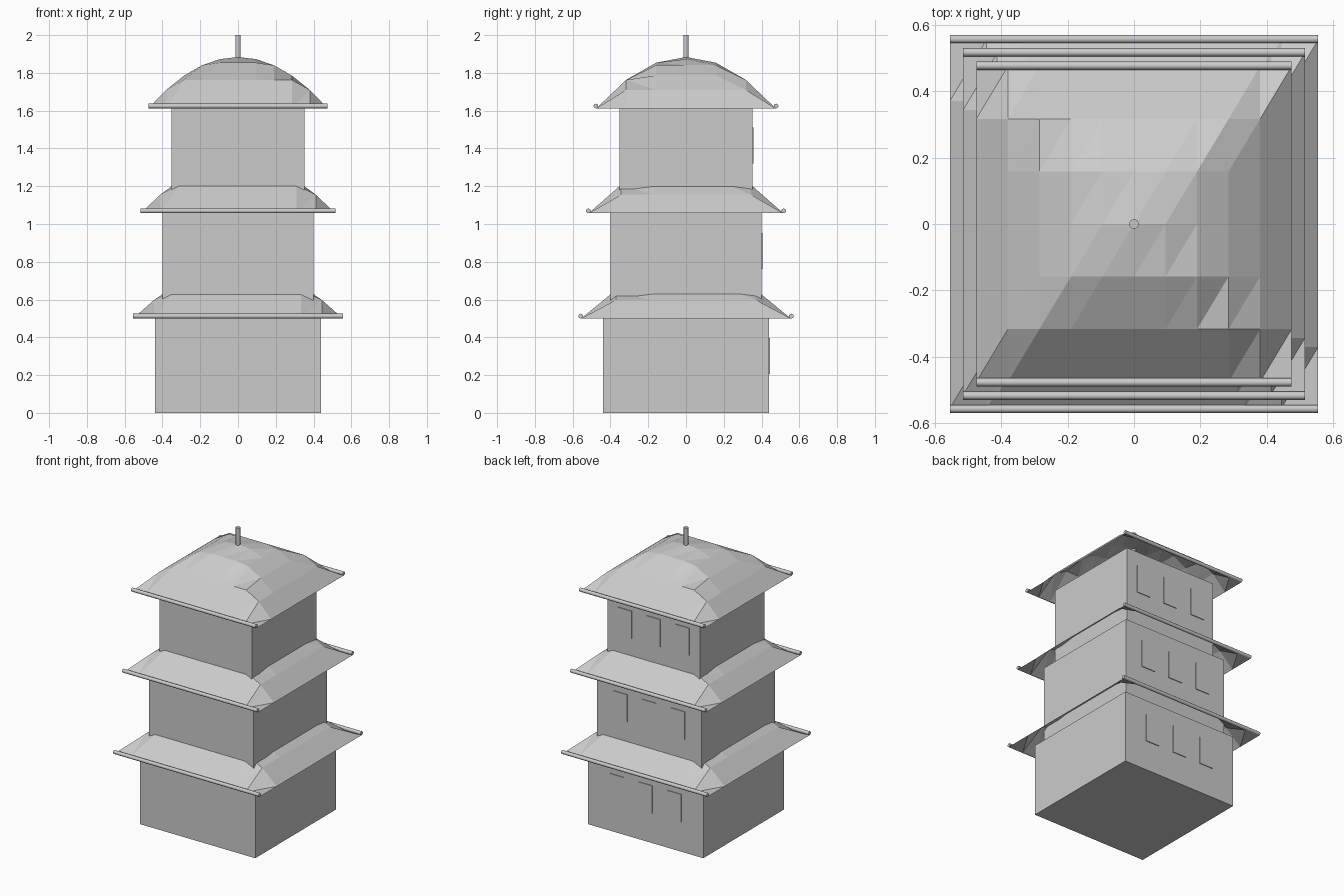
import bpy, bmesh, math
from mathutils import Matrix

if "Cube" in bpy.data.objects:
    bpy.data.objects.remove(bpy.data.objects["Cube"])

grey = bpy.data.materials.new("stone grey")
grey.diffuse_color = (0.6, 0.6, 0.6, 1)
grey.use_nodes = True
grey.node_tree.nodes["Principled BSDF"].inputs["Base Color"].default_value = grey.diffuse_color


def finish(bm, name):
    mesh = bpy.data.meshes.new(name)
    bm.to_mesh(mesh)
    bm.free()
    mesh.materials.append(grey)
    ob = bpy.data.objects.new(name, mesh)
    bpy.context.collection.objects.link(ob)
    return ob


def box(name, centre, size):
    bm = bmesh.new()
    m = Matrix.Translation(centre) @ Matrix.Diagonal((*size, 1))
    bmesh.ops.create_cube(bm, size=1, matrix=m)
    return finish(bm, name)


def rod(name, centre, radius, length, along_x=False):
    bm = bmesh.new()
    m = Matrix.Translation(centre)
    if along_x:
        m = m @ Matrix.Rotation(math.pi / 2, 4, 'Y')
    bmesh.ops.create_cone(bm, cap_ends=True, segments=12, radius1=radius,
                          radius2=radius, depth=length, matrix=m)
    ob = finish(bm, name)
    bpy.context.view_layer.objects.active = ob
    ob.select_set(True)
    bpy.ops.object.shade_smooth_by_angle(angle=math.radians(40))
    ob.select_set(False)
    return ob


def roof(name, half, z, rise, nx=10, ny=6):
    # open faceted sheet: height falls with the square of distance from the middle
    bm = bmesh.new()
    g = []
    for j in range(ny + 1):
        v = 2 * j / ny - 1
        row = []
        for i in range(nx + 1):
            u = 2 * i / nx - 1
            d = max(abs(u), abs(v))
            row.append(bm.verts.new((u * half, v * half, z + rise * (1 - d * d))))
        g.append(row)
    for j in range(ny):
        for i in range(nx):
            a, b, c, d = g[j][i], g[j][i + 1], g[j + 1][i + 1], g[j + 1][i]
            bm.faces.new((a, b, c))
            bm.faces.new((a, c, d))
    return finish(bm, name)


# storeys: wall half width, wall bottom, wall top, roof half width, window centre
storeys = [
    ("lower", 0.44, 0.0, 0.5, 0.555, 0.302),
    ("middle", 0.40, 0.5, 1.057, 0.515, 0.857),
    ("upper", 0.352, 1.057, 1.612, 0.475, 1.416),
]
for name, half, z0, z1, eave, wz in storeys:
    box(name + "_walls", (0, 0, (z0 + z1) / 2), (2 * half, 2 * half, z1 - z0))
    roof(name + "_roof", eave, z1, 0.272)
    # round eave bars along front and back
    for side, s in (("front", -1), ("back", 1)):
        rod(f"{name}_{side}_eave_bar", (0, s * (eave + 0.002), z1 + 0.0125),
            0.0125, 2 * eave, True)
    # three thin window plates on the back wall
    for k in (-1, 0, 1):
        box(f"{name}_window_{k + 2}", (0.22 * k, half + 0.001, wz),
            (0.105, 0.008, 0.19))

# finial on the peak
rod("finial", (0, 0, 1.935), 0.0145, 0.13)
